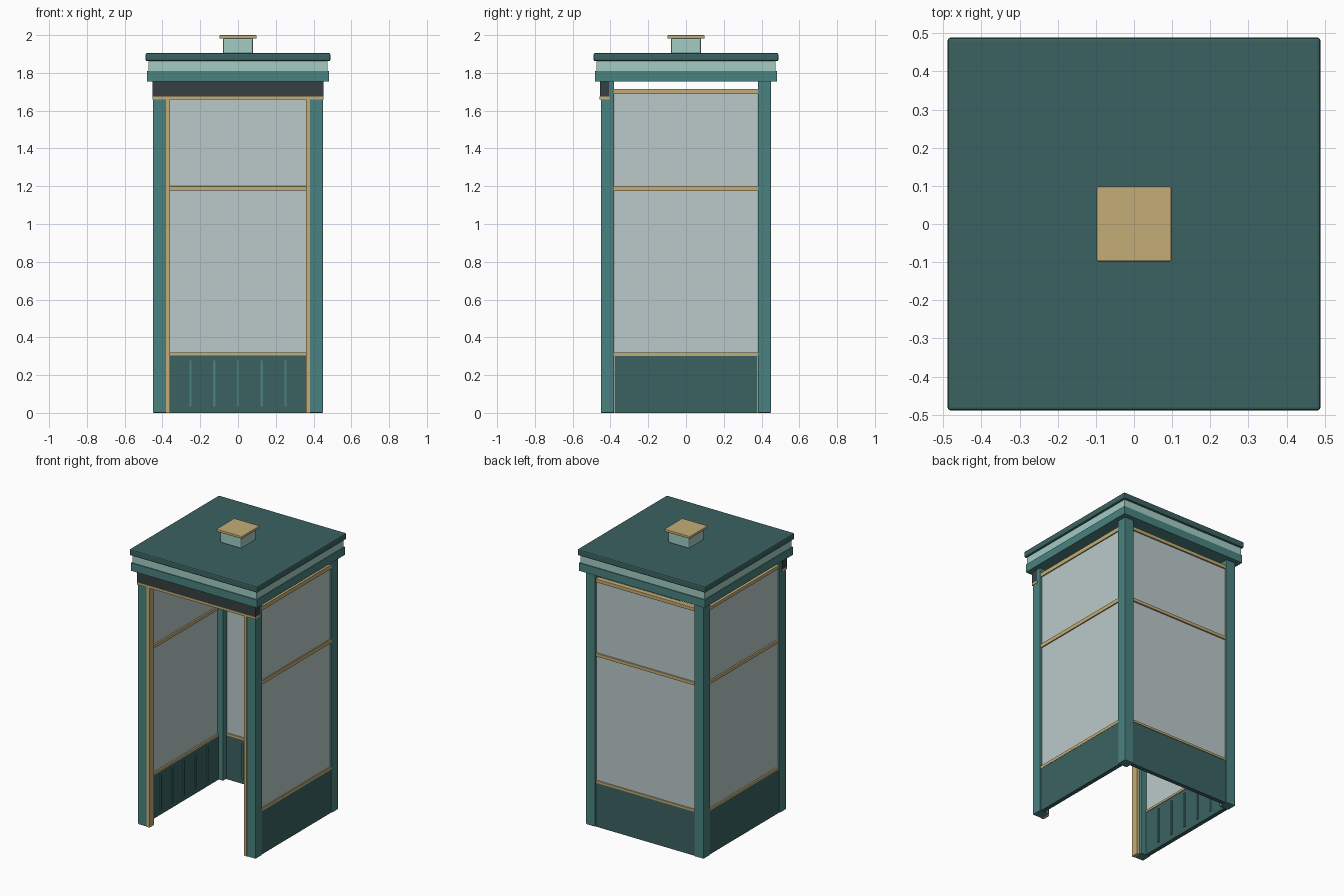
import bpy
import bmesh
from math import radians
from mathutils import Matrix, Vector

cube = bpy.data.objects.get("Cube")
if cube:
    bpy.data.objects.remove(cube, do_unlink=True)


def to_linear(c):
    c /= 255
    return c / 12.92 if c <= 0.04045 else ((c + 0.055) / 1.055) ** 2.4


def material(name, *rgb):
    mat = bpy.data.materials.new(name)
    colour = [to_linear(c) for c in rgb] + [1]
    mat.use_nodes = True
    mat.diffuse_color = colour
    mat.node_tree.nodes["Principled BSDF"].inputs["Base Color"].default_value = colour
    return mat


TEAL = material("mid teal", 74, 130, 128)
DARK = material("dark teal", 59, 98, 98)
MINT = material("pale mint", 162, 204, 196)
GOLD = material("brass", 196, 172, 118)
CHARCOAL = material("charcoal", 55, 64, 65)
GLASS = material("pale glass", 187, 202, 202)


def box(name, mat, x, y, z, bevel=0, turn=0):
    """Box from (min, max) ranges, turned about the vertical axis."""
    bm = bmesh.new()
    bmesh.ops.create_cube(bm, size=1)
    lo, hi = (Vector(v) for v in zip(x, y, z))
    size, mid = hi - lo, (hi + lo) / 2
    rotation = Matrix.Rotation(radians(turn), 4, 'Z')
    bm.transform(rotation @ Matrix.Translation(mid) @ Matrix.Diagonal((*size, 1)))
    if bevel:
        bmesh.ops.bevel(bm, geom=bm.edges[:], offset=bevel, segments=2,
                        profile=0.5, affect='EDGES')
    mesh = bpy.data.meshes.new(name)
    bm.to_mesh(mesh)
    bm.free()
    mesh.materials.append(mat)
    obj = bpy.data.objects.new(name, mesh)
    bpy.context.collection.objects.link(obj)
    return obj


def square(name, mat, half, z, bevel=0):
    return box(name, mat, (-half, half), (-half, half), z, bevel)


# Corner posts
OUT, IN = 0.45, 0.38
for side, sx in (("right", -1), ("left", 1)):
    for end, sy in (("front", -1), ("back", 1)):
        box(f"{end}_{side}_post", TEAL, sorted((sx * IN, sx * OUT)),
            sorted((sy * IN, sy * OUT)), (0, 1.757), 0.004)

# Three walls: the back one is built facing +y, the sides are turned copies
W = 0.378
for wall, turn in (("back", 0), ("right", 90), ("left", -90)):
    box(f"{wall}_lower_panel", DARK, (-W, W), (0.415, 0.443), (0, 0.307), 0, turn)
    box(f"{wall}_glass", GLASS, (-W, W), (0.421, 0.437), (0.307, 1.70), 0, turn)
    for rail, z in (("lower", (0.303, 0.319)), ("middle", (1.178, 1.2)),
                    ("top", (1.69, 1.714))):
        box(f"{wall}_{rail}_rail", GOLD, (-W, W), (0.411, 0.447), z, 0.002, turn)
    # Ribs on the inner face of the lower panel
    for i in range(-2, 3):
        x = i * 0.126
        box(f"{wall}_rib_{i + 3}", TEAL, (x - 0.006, x + 0.006),
            (0.408, 0.416), (0.035, 0.277), 0, turn)

# Doorway trim and header
for side, sx in (("right", -1), ("left", 1)):
    box(f"{side}_door_jamb", GOLD, sorted((sx * 0.361, sx * 0.382)),
        (-0.451, -0.40), (0, 1.662))
box("header_board", CHARCOAL, (-0.452, 0.452), (-0.455, -0.408), (1.675, 1.757))
box("header_trim", GOLD, (-0.452, 0.452), (-0.457, -0.406), (1.658, 1.675))

# Stepped roof
square("roof_frieze", TEAL, 0.481, (1.755, 1.81))
square("roof_band", MINT, 0.475, (1.81, 1.864))
square("roof_slab", DARK, 0.489, (1.862, 1.905), 0.008)

# Roof vent
square("vent_body", MINT, 0.08, (1.903, 1.984), 0.008)
square("vent_cap", GOLD, 0.098, (1.982, 2.0), 0.004)
